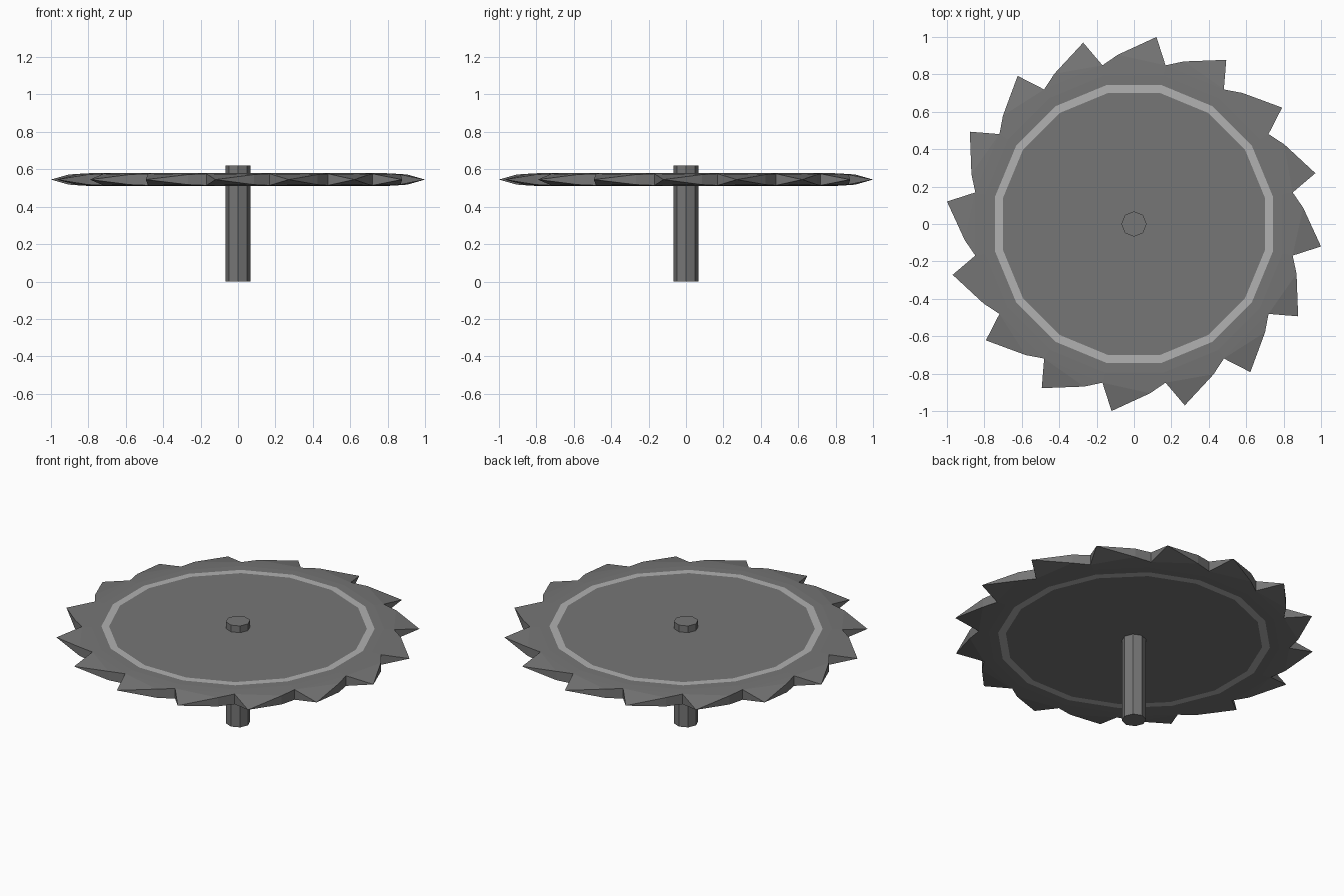
import bpy, bmesh
from math import sin, cos, radians

if "Cube" in bpy.data.objects:
    bpy.data.objects.remove(bpy.data.objects["Cube"])

TEETH = 16
STEP = 360 / TEETH
ZC = 0.545


def material(name, v):
    m = bpy.data.materials.new(name)
    m.diffuse_color = (v, v, v, 1)
    m.use_nodes = True
    m.node_tree.nodes["Principled BSDF"].inputs["Base Color"].default_value = m.diffuse_color
    return m


steel = material("dark_steel", 0.18)
light = material("light_steel", 0.44)


def polar(r, deg, z):
    return (r * cos(radians(deg)), r * sin(radians(deg)), z)


def finish(bm, name, mats):
    bmesh.ops.recalc_face_normals(bm, faces=bm.faces)
    me = bpy.data.meshes.new(name)
    bm.to_mesh(me)
    bm.free()
    for m in mats:
        me.materials.append(m)
    ob = bpy.data.objects.new(name, me)
    bpy.context.collection.objects.link(ob)
    return ob


# Saw blade: concentric 16-sided bands (radius, half thickness), then hooked teeth
bm = bmesh.new()
bands = [(0.714, 0.034), (0.757, 0.034), (0.81, 0.034), (0.865, 0.031)]
rims, knees = {}, {}
for side in (1, -1):
    loops = [[bm.verts.new(polar(r, STEP * (i + 0.5), ZC + side * h)) for i in range(TEETH)]
             for r, h in bands]
    bm.faces.new(loops[0])
    for k in range(3):
        for i in range(TEETH):
            j = (i + 1) % TEETH
            f = bm.faces.new((loops[k][i], loops[k][j], loops[k + 1][j], loops[k + 1][i]))
            f.material_index = 1 if k == 0 else 0
    rims[side] = loops[-1]
    knees[side] = [bm.verts.new(polar(0.909, STEP * (i + 0.5) + 16.7, ZC + side * 0.027))
                   for i in range(TEETH)]

for i in range(TEETH):
    j = (i + 1) % TEETH
    tip = bm.verts.new(polar(1.007, STEP * (i + 0.5) + 4.4, ZC))
    for side in (1, -1):
        a, b, m = rims[side][i], rims[side][j], knees[side][i]
        bm.faces.new((a, b, m))
        bm.faces.new((a, m, tip))
    # tooth flanks: hooked front, sloping back, short heel
    bm.faces.new((rims[1][i], tip, rims[-1][i]))
    bm.faces.new((tip, knees[1][i], knees[-1][i]))
    bm.faces.new((knees[1][i], rims[1][j], rims[-1][j], knees[-1][i]))
finish(bm, "saw_blade", [steel, light])

# Octagonal axle through the blade
bm = bmesh.new()
bmesh.ops.create_cone(bm, cap_ends=True, segments=8, radius1=0.068, radius2=0.068, depth=0.62)
bmesh.ops.translate(bm, verts=bm.verts, vec=(0, 0, 0.31))
finish(bm, "axle", [steel])
